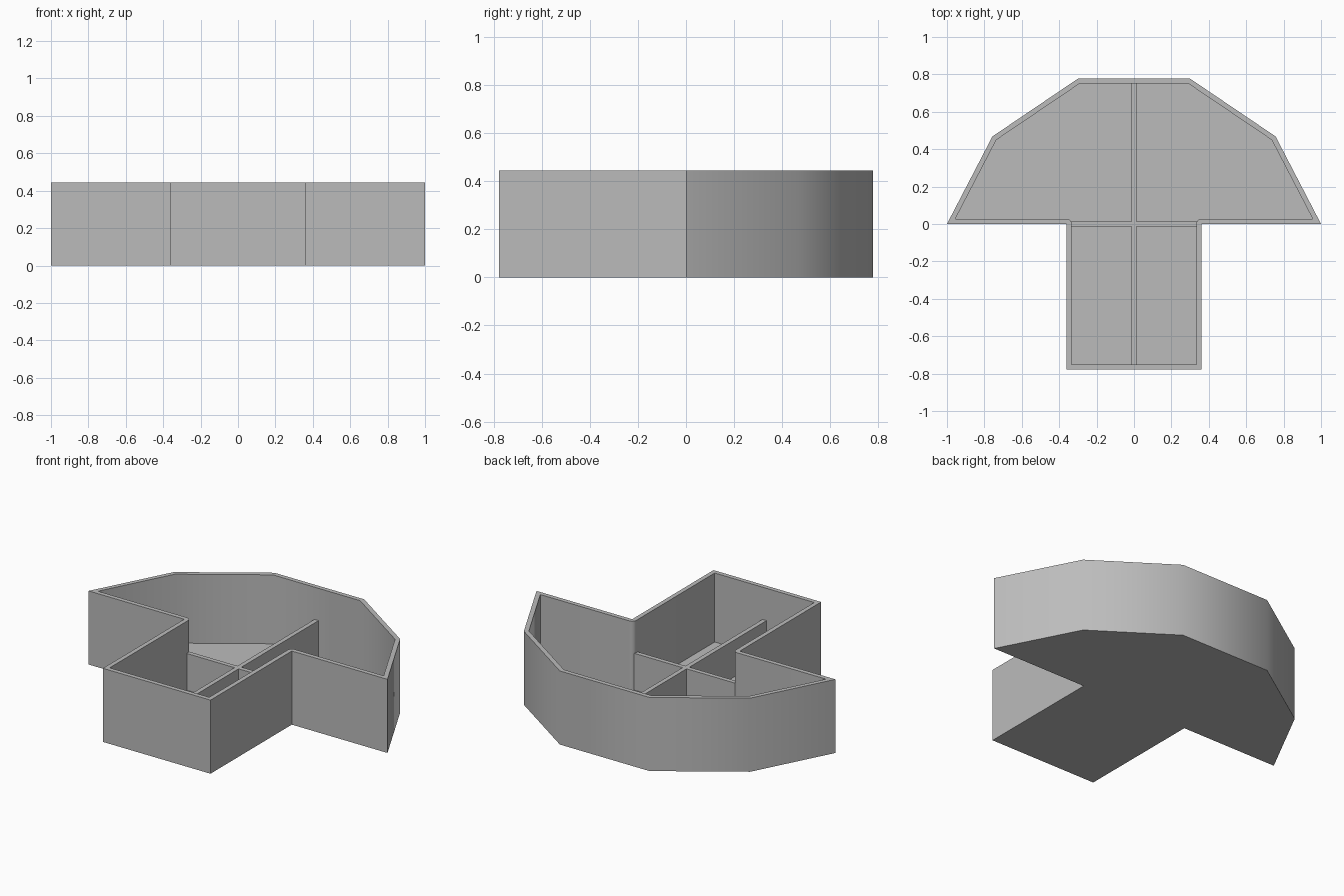
import bpy, bmesh, math
from mathutils import Vector

cube = bpy.data.objects.get("Cube")
if cube:
    bpy.data.objects.remove(cube, do_unlink=True)

HEIGHT, WALL, FLOOR, DIVIDER = 0.445, 0.027, 0.028, 0.25

grey = bpy.data.materials.new("plain grey")
grey.use_nodes = True
color = (0.5, 0.5, 0.5, 1)
grey.diffuse_color = color
grey.node_tree.nodes["Principled BSDF"].inputs["Base Color"].default_value = color


def finish(bm, name):
    bmesh.ops.recalc_face_normals(bm, faces=bm.faces[:])
    mesh = bpy.data.meshes.new(name)
    bm.to_mesh(mesh)
    bm.free()
    mesh.materials.append(grey)
    obj = bpy.data.objects.new(name, mesh)
    bpy.context.collection.objects.link(obj)
    return obj


def inner_corner(prev, here, nxt):
    """Points of the inset corner: mitred if convex, rounded if concave."""
    a, b = (here - prev).normalized(), (nxt - here).normalized()
    na, nb = Vector((-a.y, a.x)), Vector((-b.y, b.x))
    if a.cross(b) > 0:
        return [here + (na + nb) * WALL / (1 + na.dot(nb))]
    steps = 6
    return [here + na.lerp(nb, i / steps).normalized() * WALL for i in range(steps + 1)]


# Tray outline, counter-clockwise: right half mirrored to the other side
half = [Vector(p) for p in ((0.36, -0.777), (0.36, 0), (1, 0), (0.757, 0.468), (0.3, 0.777))]
outline = half + [Vector((-p.x, p.y)) for p in reversed(half)]
n = len(outline)
corners = [inner_corner(outline[i - 1], outline[i], outline[(i + 1) % n]) for i in range(n)]

# Tray shell: base, outer walls, rim, inner walls and floor
bm = bmesh.new()
low = [bm.verts.new((p.x, p.y, 0)) for p in outline]
top = [bm.verts.new((p.x, p.y, HEIGHT)) for p in outline]
rim = [[bm.verts.new((p.x, p.y, HEIGHT)) for p in c] for c in corners]
inside = [v for c in rim for v in c]
bed = [bm.verts.new((v.co.x, v.co.y, FLOOR)) for v in inside]
bm.faces.new(low[::-1])
bm.faces.new(bed)
for i in range(n):
    j = (i + 1) % n
    bm.faces.new((low[i], low[j], top[j], top[i]))
    bm.faces.new((top[i], top[j], rim[j][0], rim[i][-1]))
    for v, w in zip(rim[i], rim[i][1:]):
        bm.faces.new((top[i], w, v))
for i in range(len(inside)):
    j = (i + 1) % len(inside)
    bm.faces.new((inside[j], inside[i], bed[i], bed[j]))
tray = finish(bm, "tray_shell")
bpy.ops.object.select_all(action='DESELECT')
tray.select_set(True)
bpy.context.view_layer.objects.active = tray
bpy.ops.object.shade_smooth_by_angle(angle=math.radians(40))


# Low crossing dividers, sunk slightly into floor and walls
def divider(name, size_x, size_y):
    bm = bmesh.new()
    bmesh.ops.create_cube(bm, size=1)
    base = FLOOR / 2
    for v in bm.verts:
        v.co = (v.co.x * size_x, v.co.y * size_y, base + (v.co.z + 0.5) * (DIVIDER - base))
    return finish(bm, name)


divider("long_divider", WALL, 1.52)
divider("cross_divider", 0.69, WALL)
